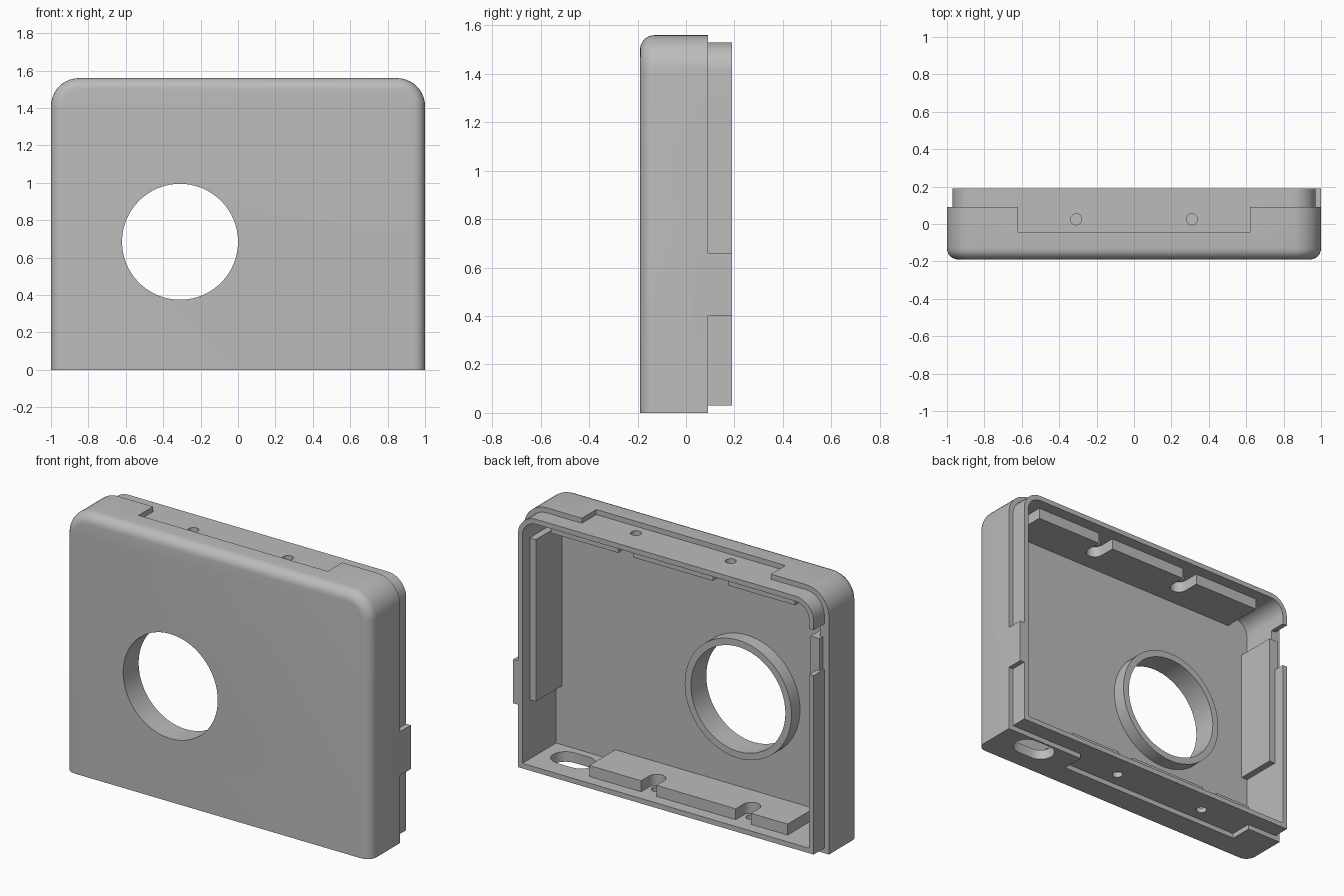
import bpy, bmesh
from math import sin, cos, radians

if "Cube" in bpy.data.objects:
    bpy.data.objects.remove(bpy.data.objects["Cube"], do_unlink=True)

FRONT, STEP, BACK = -0.19, 0.09, 0.19   # depth of front face, rim step, rim edge
INNER = -0.125                          # inside of the front wall
PAD_BACK = 0.12
RECESS = -0.045
HEIGHT = 1.56


def arc(cx, cy, r, start, end, n=10):
    angles = [radians(start + (end - start) * i / n) for i in range(n + 1)]
    return [(cx + r * cos(a), cy + r * sin(a)) for a in angles]


def rect(x0, x1, y0, y1):
    return [(x0, y0), (x1, y0), (x1, y1), (x0, y1)]


def circle(cx, cy, r, n):
    return arc(cx, cy, r, 0, 360, n)[:-1]


def arch(inset, r):
    """Outline with square bottom corners and round top corners."""
    x, top = 1 - inset, HEIGHT - inset
    return ([(-x, inset), (x, inset)] + arc(x - r, top - r, r, 0, 90)
            + arc(r - x, top - r, r, 90, 180))


def solid(name, outline, axis, start, end, round_front=0):
    """Extrude an outline along y or z."""
    def place(p, t):
        return (p[0], t, p[1]) if axis == "y" else (p[0], p[1], t)
    bm = bmesh.new()
    rings = [[bm.verts.new(place(p, t)) for p in outline] for t in (start, end)]
    bm.faces.new(rings[0])
    bm.faces.new(rings[1])
    n = len(outline)
    for i in range(n):
        j = (i + 1) % n
        bm.faces.new((rings[0][i], rings[0][j], rings[1][j], rings[1][i]))
    bmesh.ops.recalc_face_normals(bm, faces=bm.faces)
    if round_front:
        edges = [e for e in bm.edges
                 if all(v.co.y < start + 0.001 for v in e.verts)
                 and any(v.co.z > 0.001 for v in e.verts)]
        bmesh.ops.bevel(bm, geom=edges, offset=round_front, segments=6,
                        profile=0.5, affect="EDGES")
    mesh = bpy.data.meshes.new(name)
    bm.to_mesh(mesh)
    bm.free()
    obj = bpy.data.objects.new(name, mesh)
    bpy.context.collection.objects.link(obj)
    return obj


def box(name, x0, x1, y0, y1, z0, z1):
    return solid(name, rect(x0, x1, y0, y1), "z", z0, z1)


def combine(target, tool, operation):
    """Boolean the tool into the target, then discard the tool."""
    mod = target.modifiers.new("boolean", "BOOLEAN")
    mod.operation, mod.object, mod.solver = operation, tool, "EXACT"
    bpy.context.view_layer.update()
    graph = bpy.context.evaluated_depsgraph_get()
    mesh = bpy.data.meshes.new_from_object(target.evaluated_get(graph))
    target.modifiers.clear()
    target.data = mesh
    bpy.data.objects.remove(tool, do_unlink=True)


def add(target, tool):
    combine(target, tool, "UNION")


def cut(target, tool):
    combine(target, tool, "DIFFERENCE")


# Outer shell with the stepped rim and side tab
shell = solid("case_shell", arch(0, 0.15), "y", FRONT, STEP, 0.06)
add(shell, solid("rim", arch(0.03, 0.12), "y", 0, BACK))
add(shell, box("side_tab", 0.95, 1, 0.03, BACK, 0.40, 0.66))

# Recesses in the top and bottom, offset to the side underneath
cut(shell, box("top_recess", -0.62, 0.62, RECESS, 0.3, HEIGHT - 0.03, 1.7))
cut(shell, box("bottom_recess", -0.77, 0.47, RECESS, 0.3, -0.1, 0.03))

# Hollow interior and the rim notch
cut(shell, solid("cavity", arch(0.06, 0.09), "y", INNER, 0.4))
cut(shell, box("rim_notch", -1.1, -0.9, STEP, 0.3, 1.09, 1.36))

# Side pads inside the walls
add(shell, box("left_pad", 0.90, 0.96, INNER - 0.02, PAD_BACK, 0.41, 1.37))
add(shell, box("right_pad", -0.96, -0.90, INNER - 0.02, PAD_BACK, 0.48, 1.28))

# Top and bottom screw pads with open slots, and the screw holes
for name, x0, x1, z0, z1, middle, hole_y in (
        ("top_pad", -0.80, 0.80, 1.435, 1.515, 0, 0.025),
        ("bottom_pad", -0.75, 0.55, 0.045, 0.125, -0.15, 0.045)):
    pad = box(name, x0, x1, INNER - 0.02, PAD_BACK, z0, z1)
    for side in (-1, 1):
        x = middle + side * 0.31
        slot = [(x + 0.05, 0.3), (x - 0.05, 0.3)] + arc(x, hole_y, 0.05, 180, 360)
        cut(pad, solid("slot", slot, "z", z0 - 0.1, z1 + 0.1))
    add(shell, pad)
    for side in (-1, 1):
        hole = circle(middle + side * 0.31, hole_y, 0.03, 20)
        cut(shell, solid("screw_hole", hole, "z", z0 - 0.15, z1 + 0.15))

# Oval opening in the floor
oval = arc(0.79, 0, 0.08, -90, 90) + arc(0.69, 0, 0.08, 90, 270)
cut(shell, solid("floor_opening", oval, "z", -0.1, 0.2))

# Round front opening with its collar
add(shell, solid("collar", circle(-0.31, 0.685, 0.35, 64), "y", INNER - 0.02, RECESS))
cut(shell, solid("round_opening", circle(-0.31, 0.685, 0.31, 64), "y", -0.4, 0.1))

# Grey plastic
grey = bpy.data.materials.new("grey_plastic")
grey.use_nodes = True
colour = (0.5, 0.5, 0.5, 1)
grey.diffuse_color = colour
for node in grey.node_tree.nodes:
    if node.type == "BSDF_PRINCIPLED":
        node.inputs["Base Color"].default_value = colour
shell.data.materials.clear()
shell.data.materials.append(grey)
for face in shell.data.polygons:
    face.material_index = 0

bpy.ops.object.select_all(action="DESELECT")
shell.select_set(True)
bpy.context.view_layer.objects.active = shell
bpy.ops.object.shade_smooth_by_angle(angle=radians(30))
